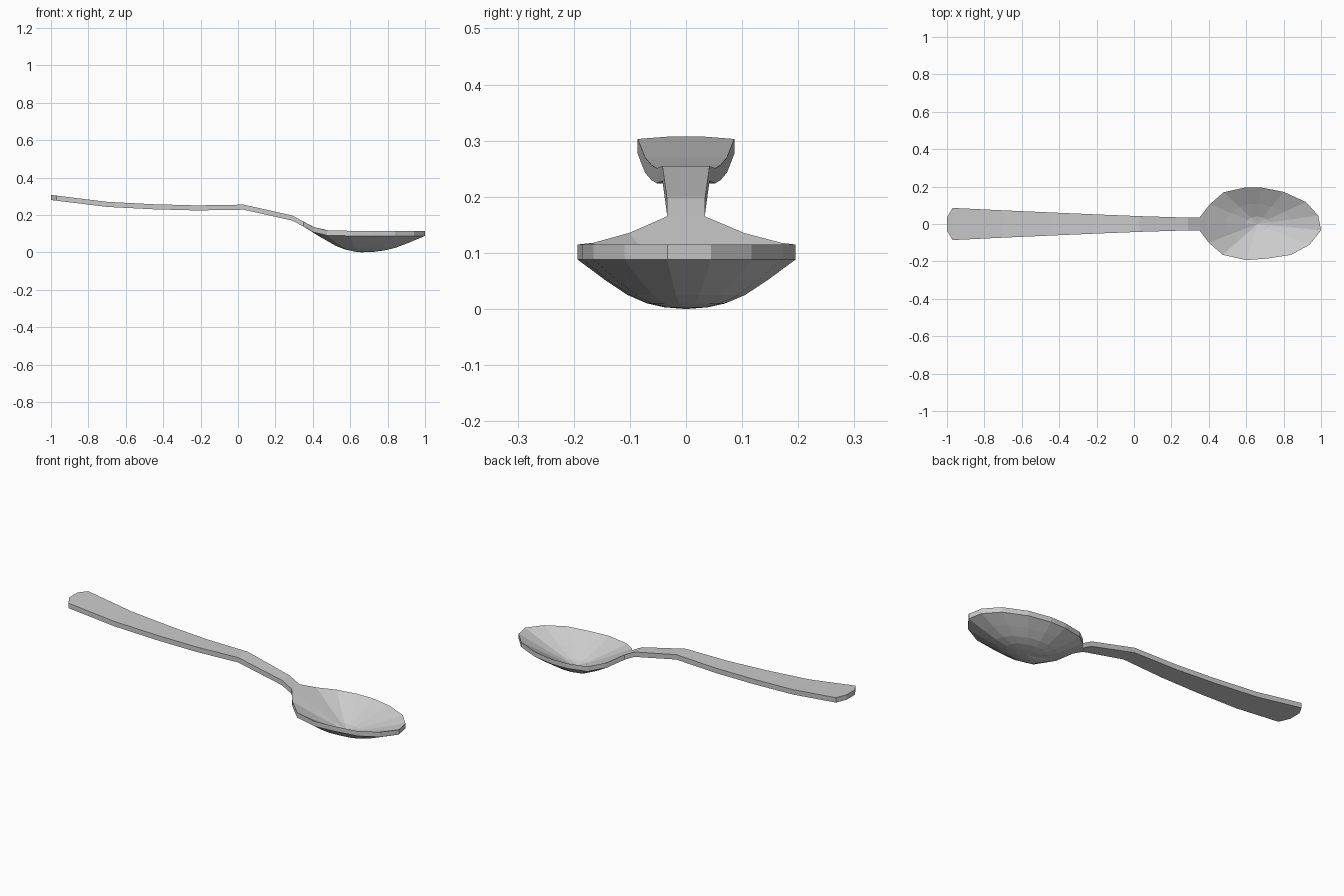
import bpy, bmesh

if "Cube" in bpy.data.objects:
    bpy.data.objects.remove(bpy.data.objects["Cube"])


def make_object(name, bm):
    bmesh.ops.recalc_face_normals(bm, faces=bm.faces)
    mesh = bpy.data.meshes.new(name)
    bm.to_mesh(mesh)
    bm.free()
    obj = bpy.data.objects.new(name, mesh)
    bpy.context.collection.objects.link(obj)
    return obj


def bridge(bm, a, b):
    n = len(a)
    for i in range(n):
        j = (i + 1) % n
        bm.faces.new((a[i], a[j], b[j], b[i]))


# Handle: rectangular section swept along (x, half width, top z)
bm = bmesh.new()
stations = [(-1.0, 0.035, 0.307), (-0.97, 0.086, 0.303), (-0.70, 0.073, 0.270),
            (-0.45, 0.062, 0.257), (-0.22, 0.052, 0.251), (0.03, 0.042, 0.255),
            (0.29, 0.034, 0.197), (0.35, 0.034, 0.165)]
thick = 0.027
sections = [[bm.verts.new(p) for p in ((x, -w, z), (x, w, z), (x, w, z - thick), (x, -w, z - thick))]
            for x, w, z in stations]
for a, b in zip(sections, sections[1:]):
    bridge(bm, a, b)
bm.faces.new(sections[0])
bm.faces.new(sections[-1])
make_object("handle", bm)

# Bowl: rim outline scaled towards the centre, outer shell, rim band and inner hollow
bm = bmesh.new()
cx, rim_z = 0.66, 0.115
rim = [(0.35, 0.034, 0.165), (0.405, 0.105, 0.135), (0.48, 0.17, 0.118), (0.59, 0.194, rim_z),
       (0.68, 0.195, rim_z), (0.80, 0.172, rim_z), (0.92, 0.117, rim_z), (0.985, 0.045, rim_z),
       (1.0, -0.033, rim_z), (0.94, -0.11, rim_z), (0.84, -0.165, rim_z), (0.71, -0.185, rim_z),
       (0.60, -0.193, rim_z), (0.475, -0.165, 0.118), (0.40, -0.10, 0.136), (0.35, -0.034, 0.165)]
# (scale, height) from the inside bottom, over the rim, to the outside bottom
profile = [(0.2, 0.024), (0.55, 0.061), (1.0, 0.115), (1.0, 0.088),
           (0.75, 0.052), (0.54, 0.025), (0.36, 0.010), (0.2, 0.003)]
rings = [[bm.verts.new((cx + (x - cx) * s, y * s, h + (z - rim_z) * s)) for x, y, z in rim]
         for s, h in profile]
for a, b in zip(rings, rings[1:]):
    bridge(bm, a, b)
for ring, h in ((rings[0], 0.013), (rings[-1], 0.0)):
    tip = bm.verts.new((cx, 0, h))
    for i in range(len(ring)):
        bm.faces.new((ring[i], ring[(i + 1) % len(ring)], tip))
make_object("bowl", bm)
